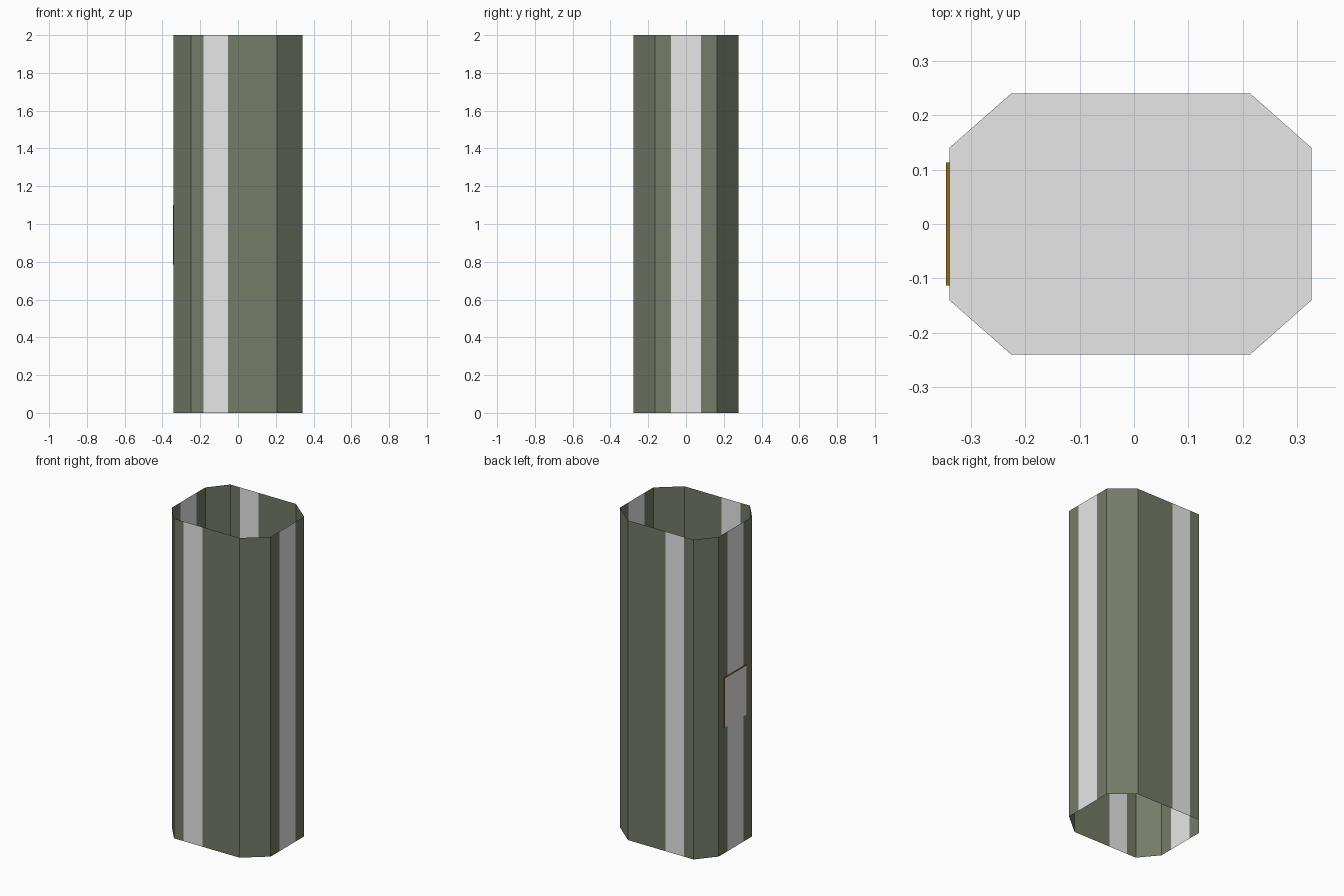
import bpy, bmesh

if "Cube" in bpy.data.objects:
    bpy.data.objects.remove(bpy.data.objects["Cube"], do_unlink=True)


def material(name, rgb):
    m = bpy.data.materials.new(name)
    m.use_nodes = True
    m.diffuse_color = (*rgb, 1)
    bsdf = next(n for n in m.node_tree.nodes if n.type == 'BSDF_PRINCIPLED')
    bsdf.inputs["Base Color"].default_value = (*rgb, 1)
    return m


green = material("olive_green", (0.176, 0.196, 0.137))
grey = material("light_grey", (0.8, 0.8, 0.8))
gold = material("dark_gold", (0.28, 0.15, 0.008))


def prism(name, outline, z0, z1, mats, striped=(), capped=True):
    """Extrude a counter-clockwise outline; striped lists the sides given material 1."""
    bm = bmesh.new()
    low = [bm.verts.new((x, y, z0)) for x, y in outline]
    high = [bm.verts.new((x, y, z1)) for x, y in outline]
    n = len(outline)
    for i in range(n):
        j = (i + 1) % n
        f = bm.faces.new((low[i], low[j], high[j], high[i]))
        f.material_index = 1 if i in striped else 0
    if capped:
        bm.faces.new(high)
        bm.faces.new(low[::-1])
    me = bpy.data.meshes.new(name)
    bm.to_mesh(me)
    bm.free()
    for m in mats:
        me.materials.append(m)
    ob = bpy.data.objects.new(name, me)
    bpy.context.collection.objects.link(ob)
    return ob


def rect(x0, x1, y0, y1):
    return [(x0, y0), (x1, y0), (x1, y1), (x0, y1)]


# Open eight-sided shaft, each flat side split by a full-height stripe
L, R, Y, C, S = -0.342, 0.342, 0.279, 0.165, 0.08
shaft_outline = [
    (-0.248, -Y), (-0.182, -Y), (-0.052, -Y), (0.206, -Y),
    (R, -C), (R, -S), (R, S), (R, C),
    (0.206, Y), (-0.052, Y), (-0.182, Y), (-0.248, Y),
    (L, C), (L, S), (L, -S), (L, -C)]
prism("shaft", shaft_outline, 0, 2, (green, grey), striped=(1, 5, 9, 13), capped=False)

# Cabin floating inside the shaft
cabin_outline = [
    (-0.225, -0.24), (0.213, -0.24), (0.326, -0.14), (0.326, 0.14),
    (0.213, 0.24), (-0.225, 0.24), (-0.339, 0.14), (-0.339, -0.14)]
prism("cabin", cabin_outline, 0.78, 1.11, (grey,))

# Door frame bars around the cabin door, showing through the shaft wall
Z0, Z1, W, B = 0.785, 1.10, 0.113, 0.008
for side, sign in (("left", 1), ("right", -1)):
    y0, y1 = sorted((sign * W, sign * (W - B)))
    prism("door_frame_" + side, rect(-0.345, -0.338, y0, y1), Z0, Z1, (gold,))
prism("door_frame_top", rect(-0.345, -0.338, -W + B, W - B), Z1 - B, Z1, (gold,))

# Door panel
prism("door", rect(-0.344, -0.338, -W + B, W - B), Z0, Z1 - B, (grey,))
